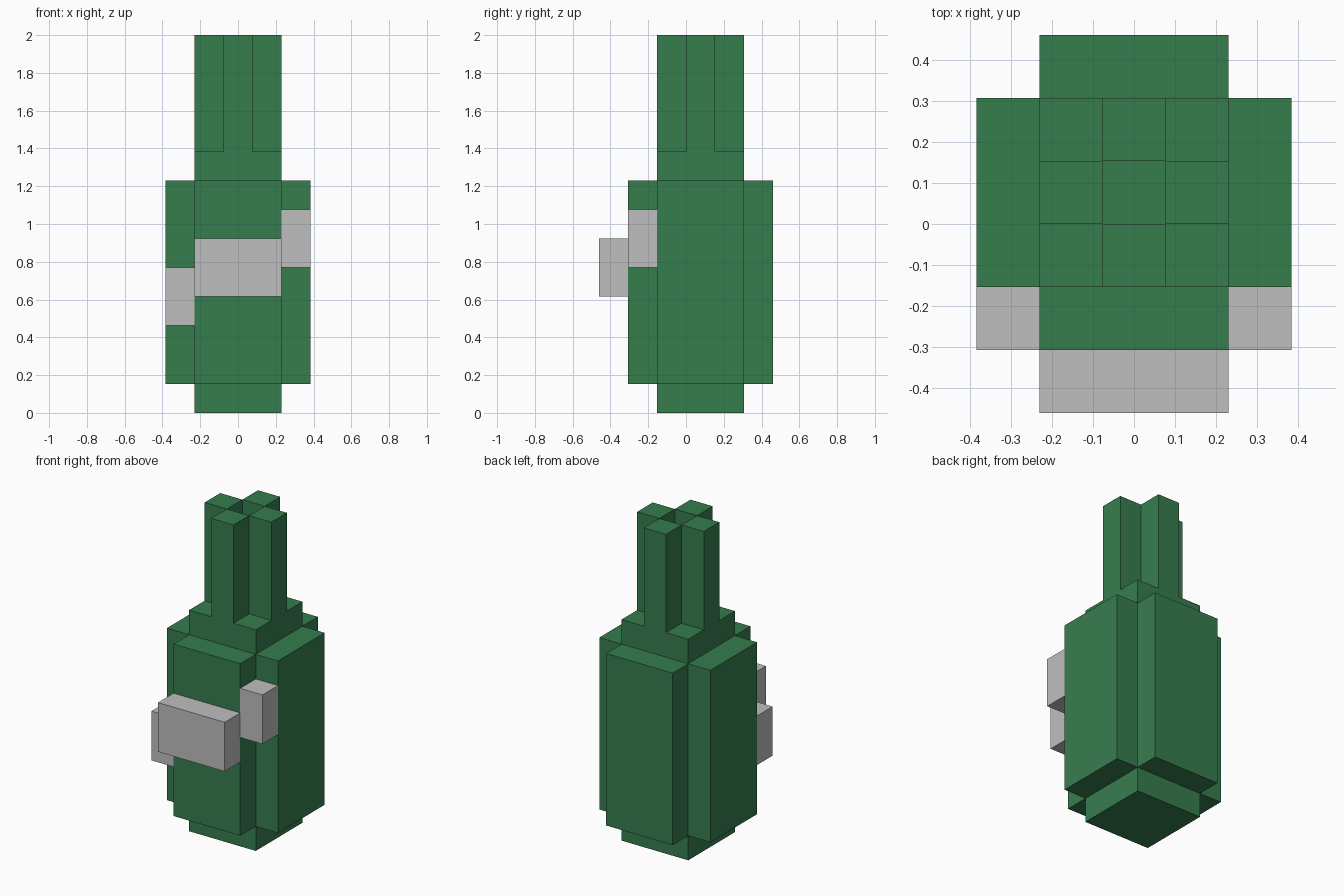
import bpy, bmesh
from mathutils import Vector, Matrix

old = bpy.data.objects.get("Cube")
if old:
    bpy.data.objects.remove(old, do_unlink=True)

U = 2 / 13  # one block


def material(name, rgb):
    m = bpy.data.materials.new(name)
    m.use_nodes = True
    color = (*rgb, 1)
    m.diffuse_color = color
    m.node_tree.nodes["Principled BSDF"].inputs["Base Color"].default_value = color
    return m


green = material("bottle green", (0.037, 0.205, 0.076))
gray = material("label gray", (0.52, 0.52, 0.52))


def box_mesh(lo, hi):
    """Box between two corners given in blocks."""
    lo, hi = Vector(lo) * U, Vector(hi) * U
    bm = bmesh.new()
    bmesh.ops.create_cube(bm, size=1, matrix=Matrix.Translation((lo + hi) / 2)
                          @ Matrix.Diagonal((*(hi - lo), 1)))
    return bm


def finish(bm, name, mat):
    bmesh.ops.recalc_face_normals(bm, faces=bm.faces)
    mesh = bpy.data.meshes.new(name)
    bm.to_mesh(mesh)
    bm.free()
    mesh.materials.append(mat)
    bpy.context.collection.objects.link(bpy.data.objects.new(name, mesh))


# Core, with its top split in a three by three pattern
core = box_mesh((-1.5, -1, 0), (1.5, 2, 9))
for axis, cuts in ((Vector((1, 0, 0)), (-0.5, 0.5)), (Vector((0, 1, 0)), (0, 1))):
    for c in cuts:
        bmesh.ops.bisect_plane(core, geom=core.verts[:] + core.edges[:] + core.faces[:],
                               plane_co=axis * c * U, plane_no=axis)

# Four prongs pulled up from the middles of the top's sides
middle = Vector((0, U / 2, 9 * U))
prongs = [f for f in core.faces if f.normal.z > 0.9
          and abs((f.calc_center_median() - middle).length - U) < 0.1 * U]
for face in prongs:
    result = bmesh.ops.extrude_face_region(core, geom=[face])
    bmesh.ops.translate(core, vec=(0, 0, 4 * U),
                        verts=[v for v in result["geom"] if isinstance(v, bmesh.types.BMVert)])
bmesh.ops.dissolve_limit(core, angle_limit=0.01, verts=core.verts, edges=core.edges)
finish(core, "bottle_core", green)

# Raised panels on the four sides
panels = {
    "front_panel": ((-1.5, -2, 1), (1.5, -1, 8)),
    "back_panel": ((-1.5, 2, 1), (1.5, 3, 8)),
    "left_panel": ((1.5, -1, 1), (2.5, 2, 8)),
    "right_panel": ((-2.5, -1, 1), (-1.5, 2, 8)),
}
# Slanting label, stepped up from right to left
labels = {
    "label_middle": ((-1.5, -3, 4), (1.5, -2, 6)),
    "label_left": ((1.5, -2, 5), (2.5, -1, 7)),
    "label_right": ((-2.5, -2, 3), (-1.5, -1, 5)),
}
for parts, mat in ((panels, green), (labels, gray)):
    for name, (lo, hi) in parts.items():
        finish(box_mesh(lo, hi), name, mat)
